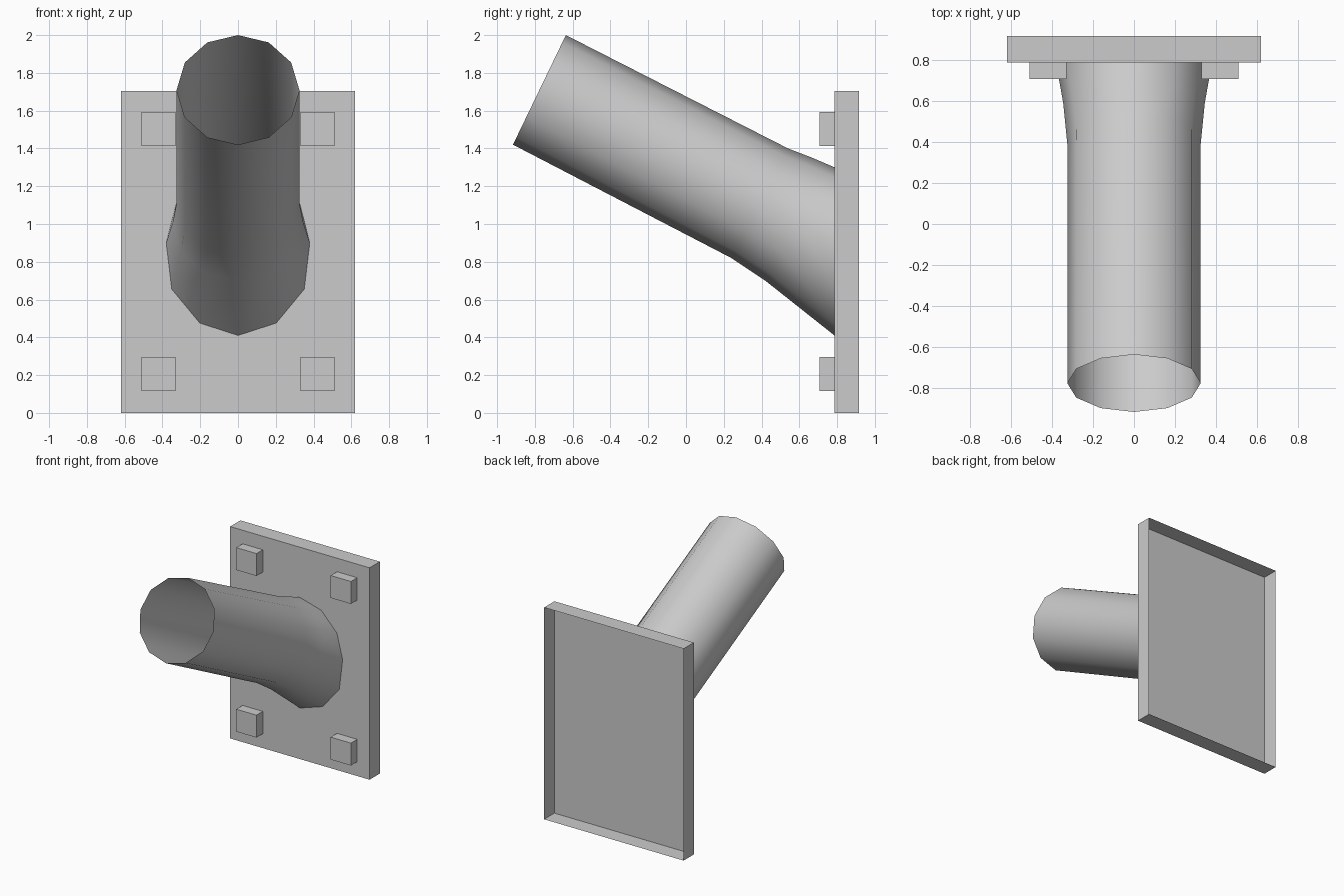
import bpy, bmesh, math

if "Cube" in bpy.data.objects:
    bpy.data.objects.remove(bpy.data.objects["Cube"])

grey = bpy.data.materials.new("plain grey")
grey.diffuse_color = (0.6, 0.6, 0.6, 1)
grey.use_nodes = True
grey.node_tree.nodes["Principled BSDF"].inputs["Base Color"].default_value = grey.diffuse_color

PLATE_FRONT, PLATE_BACK = 0.786, 0.916


def finish(name, bm):
    me = bpy.data.meshes.new(name)
    bm.to_mesh(me)
    bm.free()
    me.materials.append(grey)
    ob = bpy.data.objects.new(name, me)
    bpy.context.collection.objects.link(ob)
    return ob


def box(name, x, y, z, open_back=False):
    """Box from (min, max) ranges, optionally without its +y face."""
    bm = bmesh.new()
    bmesh.ops.create_cube(bm, size=1)
    for v in bm.verts:
        v.co = [r[0] + (c + 0.5) * (r[1] - r[0]) for c, r in zip(v.co, (x, y, z))]
    if open_back:
        back = [f for f in bm.faces if f.normal.y > 0.9]
        bmesh.ops.delete(bm, geom=back, context='FACES_ONLY')
    return finish(name, bm)


# Wall plate: a thin pan, open at the back
box("wall_plate", (-0.62, 0.62), (PLATE_FRONT, PLATE_BACK), (0, 1.703), open_back=True)

# Four square bolts in the plate corners
for side, sx in (("left", -1), ("right", 1)):
    for level, z in (("lower", 0.205), ("upper", 1.504)):
        x = sx * 0.42
        box(f"bolt_{level}_{side}", (x - 0.09, x + 0.09), (0.706, PLATE_FRONT),
            (z - 0.09, z + 0.09))

# Slanted open pipe, flaring to meet the plate.
# Each ring: centre (y, z), offset to top, offset to bottom, upper and lower half width
RINGS = [
    ((-0.776, 1.71), (0.14, 0.29), (0.14, 0.29), 0.325, 0.325),
    ((0.39, 1.11), (0.15, 0.29), (0.15, 0.29), 0.325, 0.325),
    ((0.59, 1.01), (0.08, 0.34), (0.17, 0.31), 0.345, 0.35),
    ((PLATE_FRONT, 0.90), (0, 0.40), (0, 0.49), 0.38, 0.405),
]
SIDES = 12
bm = bmesh.new()
rings = []
for (cy, cz), top, bottom, w_up, w_low in RINGS:
    ring = []
    for i in range(SIDES):
        a = 2 * math.pi * i / SIDES
        s, c = math.sin(a), math.cos(a)
        dy, dz = top if c > 0 else bottom
        if abs(c) < 1e-6:
            w = w_up
        else:
            w = w_up if c > 0 else w_low
        ring.append(bm.verts.new((w * s, cy + dy * c, cz + dz * c)))
    rings.append(ring)
for a, b in zip(rings, rings[1:]):
    for i in range(SIDES):
        j = (i + 1) % SIDES
        bm.faces.new((a[i], b[i], b[j], a[j])).smooth = True
# Make the normals point outward
bm.normal_update()
if sum(f.normal.x * f.calc_center_median().x for f in bm.faces) < 0:
    bmesh.ops.reverse_faces(bm, faces=bm.faces[:])
finish("slanted_pipe", bm)
